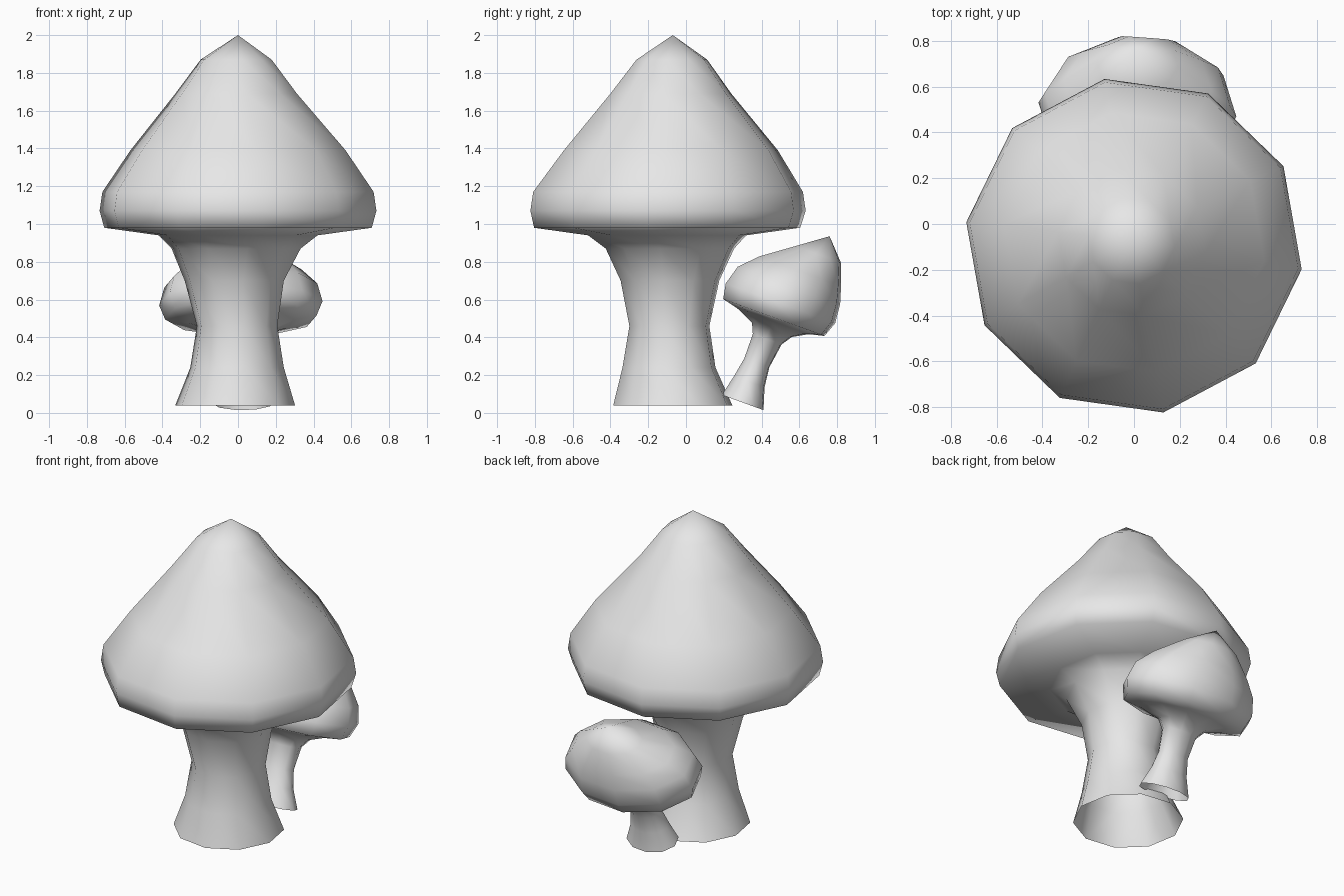
import bpy, bmesh, math
from mathutils import Matrix, Vector

if "Cube" in bpy.data.objects:
    bpy.data.objects.remove(bpy.data.objects["Cube"], do_unlink=True)

SIDES = 10

grey = bpy.data.materials.new("plain grey")
grey.use_nodes = True
grey.diffuse_color = (0.8, 0.8, 0.8, 1)
grey.node_tree.nodes["Principled BSDF"].inputs["Base Color"].default_value = (0.8, 0.8, 0.8, 1)


def mushroom(name, apex, rings, start, tilt=0, widen=1):
    """Skin rings (x, y, z, radius) from the cap tip down to an open stem foot."""
    bm = bmesh.new()
    lean = Matrix.Rotation(math.radians(tilt), 3, 'X')
    loops = []
    for x, y, z, r in rings:
        loop = []
        for i in range(SIDES):
            a = math.radians(start) + math.tau * i / SIDES
            offset = lean @ Vector((r * widen * math.cos(a), r * math.sin(a), 0))
            loop.append(bm.verts.new(Vector((x, y, z)) + offset))
        loops.append(loop)
    tip = bm.verts.new(apex)
    for i in range(SIDES):
        j = (i + 1) % SIDES
        bm.faces.new((tip, loops[0][i], loops[0][j]))
        for upper, lower in zip(loops, loops[1:]):
            bm.faces.new((upper[i], lower[i], lower[j], upper[j]))
    for face in bm.faces:
        face.smooth = True
    mesh = bpy.data.meshes.new(name)
    bm.to_mesh(mesh)
    bm.free()
    mesh.materials.append(grey)
    obj = bpy.data.objects.new(name, mesh)
    bpy.context.collection.objects.link(obj)
    return obj


# Large upright mushroom: pointed cap, sloping underside, waisted stem
mushroom("large_mushroom", (0, -0.07, 2.0), [
    (-0.01, -0.075, 1.87, 0.19),
    (-0.01, -0.08, 1.69, 0.325),
    (0, -0.08, 1.39, 0.575),
    (0, -0.095, 1.17, 0.725),
    (0, -0.095, 1.07, 0.74),
    (0, -0.1, 0.98, 0.715),
    (0, -0.1, 0.94, 0.425),
    (-0.01, -0.085, 0.87, 0.345),
    (-0.02, -0.085, 0.70, 0.265),
    (-0.005, -0.088, 0.46, 0.215),
    (-0.005, -0.09, 0.24, 0.25),
    (-0.015, -0.07, 0.04, 0.32),
], start=-8)

# Small mushroom behind, leaning backwards with a wide oval cap
mushroom("small_mushroom", (0.015, 0.76, 0.935), [
    (0.015, 0.70, 0.84, 0.13),
    (0.015, 0.605, 0.75, 0.235),
    (0.015, 0.545, 0.675, 0.295),
    (0.015, 0.50, 0.58, 0.315),
    (0.015, 0.465, 0.505, 0.292),
    (0.015, 0.46, 0.485, 0.205),
    (0.02, 0.455, 0.44, 0.115),
    (0.02, 0.43, 0.39, 0.083),
    (0.02, 0.375, 0.265, 0.072),
    (0.02, 0.335, 0.165, 0.088),
    (0.025, 0.30, 0.055, 0.12),
], start=-6, tilt=-20, widen=1.38)
